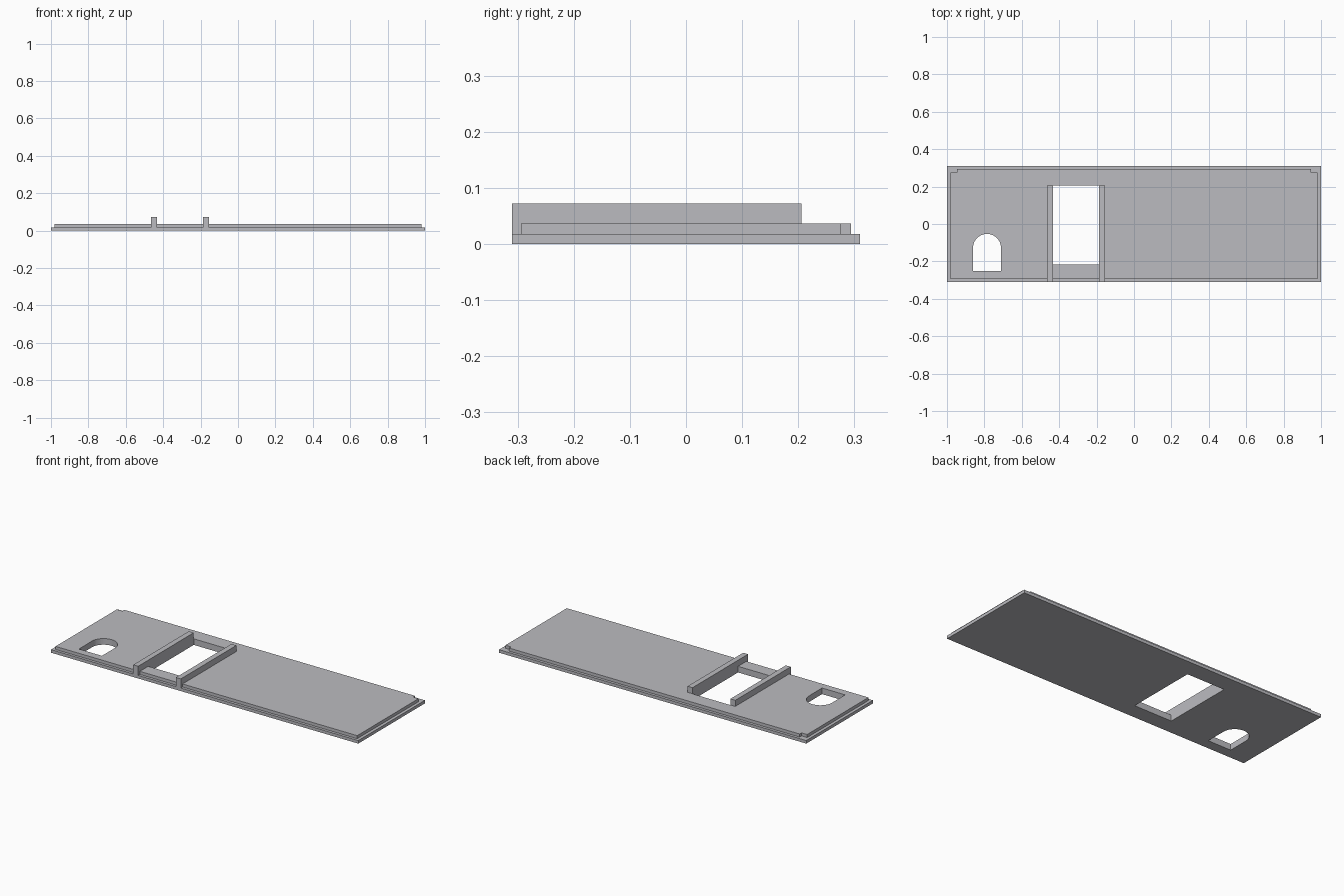
import bpy
import bmesh
import math

if "Cube" in bpy.data.objects:
    bpy.data.objects.remove(bpy.data.objects["Cube"])

grey = bpy.data.materials.new("light grey")
grey.diffuse_color = (0.5, 0.5, 0.53, 1)
grey.use_nodes = True
grey.node_tree.nodes["Principled BSDF"].inputs["Base Color"].default_value = grey.diffuse_color


def prism(name, outline, z0, z1):
    """Extrude a flat outline from z0 up to z1."""
    bm = bmesh.new()
    face = bm.faces.new([bm.verts.new((x, y, z0)) for x, y in outline])
    top = bmesh.ops.extrude_face_region(bm, geom=[face])["geom"]
    bmesh.ops.translate(bm, vec=(0, 0, z1 - z0),
                        verts=[v for v in top if isinstance(v, bmesh.types.BMVert)])
    bmesh.ops.recalc_face_normals(bm, faces=bm.faces)
    mesh = bpy.data.meshes.new(name)
    bm.to_mesh(mesh)
    bm.free()
    mesh.materials.append(grey)
    obj = bpy.data.objects.new(name, mesh)
    bpy.context.collection.objects.link(obj)
    return obj


def rect(x0, x1, y0, y1):
    return [(x0, y0), (x1, y0), (x1, y1), (x0, y1)]


def combine(target, tool, operation):
    """Fuse or cut with an exact boolean, then remove the tool."""
    mod = target.modifiers.new(operation, "BOOLEAN")
    mod.operation, mod.solver, mod.object = operation, "EXACT", tool
    bpy.context.view_layer.objects.active = target
    bpy.ops.object.modifier_apply(modifier=mod.name)
    bpy.data.objects.remove(tool)


# Base plate with a thin rim showing around the raised layer
panel = prism("wall_panel", rect(-1, 1, -0.31, 0.31), 0, 0.018)

# Raised layer, its two back corners notched
half = [(0.982, -0.294), (0.982, 0.276), (0.946, 0.276), (0.946, 0.294)]
outline = half + [(-x, y) for x, y in reversed(half)]
combine(panel, prism("raised_layer", outline, 0.009, 0.036), "UNION")

# Rectangular doorway
combine(panel, prism("door_cutter", rect(-0.433, -0.187, -0.217, 0.207), -0.1, 0.1),
        "DIFFERENCE")

# Round-topped window
r, cx, cy = 0.075, -0.786, -0.128
arch = [(cx - r, -0.25), (cx + r, -0.25)]
arch += [(cx + r * math.cos(math.pi * i / 24), cy + r * math.sin(math.pi * i / 24))
         for i in range(25)]
combine(panel, prism("window_cutter", arch, -0.1, 0.1), "DIFFERENCE")

# Upright rails on both sides of the doorway
for x0, x1 in ((-0.465, -0.433), (-0.187, -0.155)):
    combine(panel, prism("door_rail", rect(x0, x1, -0.31, 0.206), 0.009, 0.072), "UNION")
